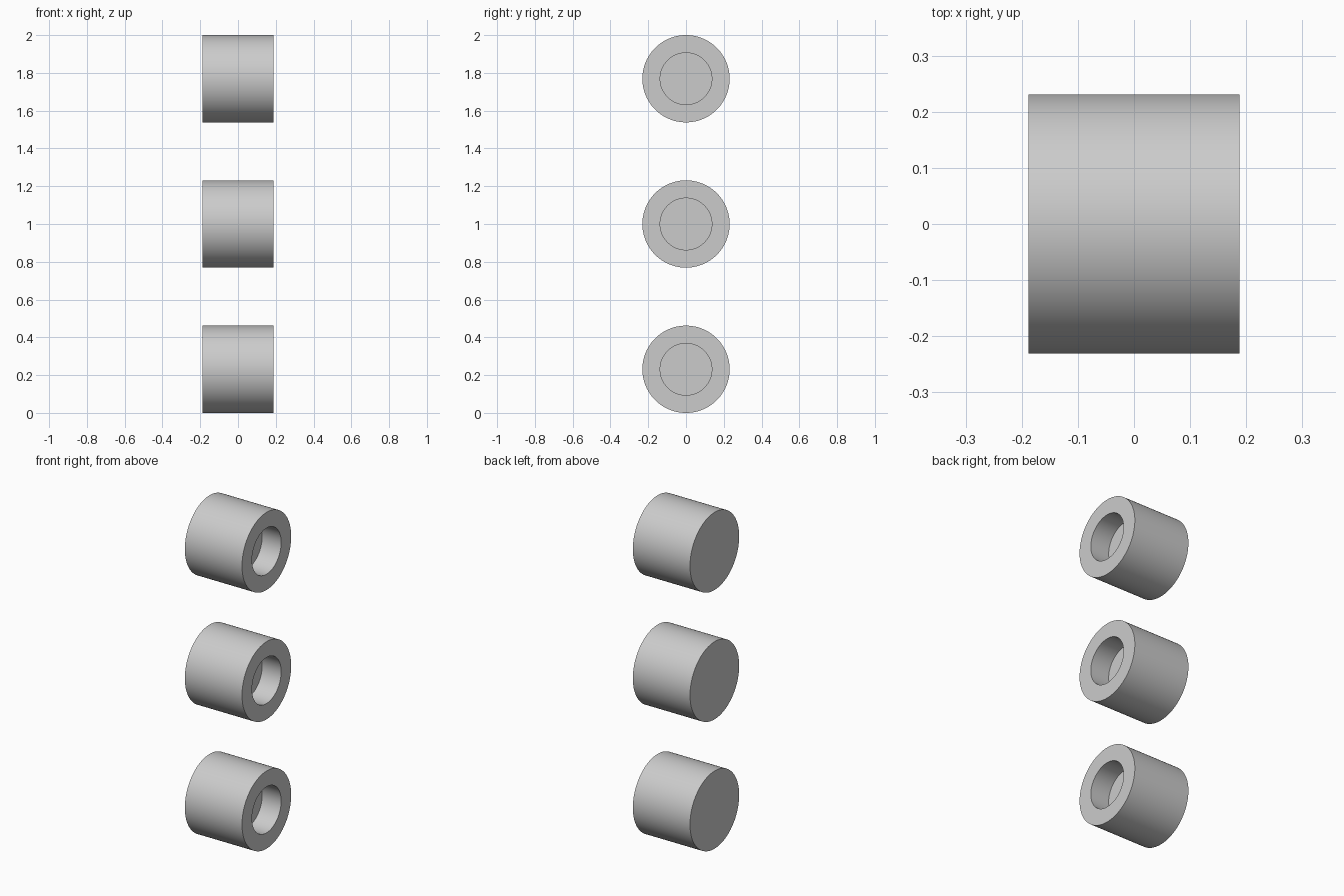
import bpy
import bmesh
import math
from mathutils import Matrix, Vector

if "Cube" in bpy.data.objects:
    bpy.data.objects.remove(bpy.data.objects["Cube"])

HALF_LEN, R_OUT, R_HOLE, DEPTH = 0.188, 0.231, 0.137, 0.125
SEGMENTS = 96


def socket_cylinder(name, z):
    """Cylinder along x with a blind round hole in its +x end."""
    # Half section (x, radius), spun around the x axis
    profile = [(-HALF_LEN, 0), (-HALF_LEN, R_OUT), (HALF_LEN, R_OUT),
               (HALF_LEN, R_HOLE), (HALF_LEN - DEPTH, R_HOLE), (HALF_LEN - DEPTH, 0)]
    bm = bmesh.new()
    verts = [bm.verts.new((x, 0, r)) for x, r in profile]
    edges = [bm.edges.new(pair) for pair in zip(verts, verts[1:])]
    bmesh.ops.spin(bm, geom=verts + edges, cent=(0, 0, 0), axis=(1, 0, 0),
                   angle=math.tau, steps=SEGMENTS)
    bmesh.ops.remove_doubles(bm, verts=bm.verts, dist=1e-4)
    bmesh.ops.recalc_face_normals(bm, faces=bm.faces)
    mesh = bpy.data.meshes.new(name)
    bm.to_mesh(mesh)
    bm.free()
    obj = bpy.data.objects.new(name, mesh)
    obj.location.z = z
    bpy.context.collection.objects.link(obj)
    # Round walls smooth, end rims sharp
    bpy.ops.object.select_all(action='DESELECT')
    obj.select_set(True)
    bpy.context.view_layer.objects.active = obj
    bpy.ops.object.shade_smooth_by_angle(angle=math.radians(30))


# Three identical sockets stacked in a vertical row
for name, z in (("lower_socket", R_OUT), ("middle_socket", 1.0), ("upper_socket", 2 - R_OUT)):
    socket_cylinder(name, z)
